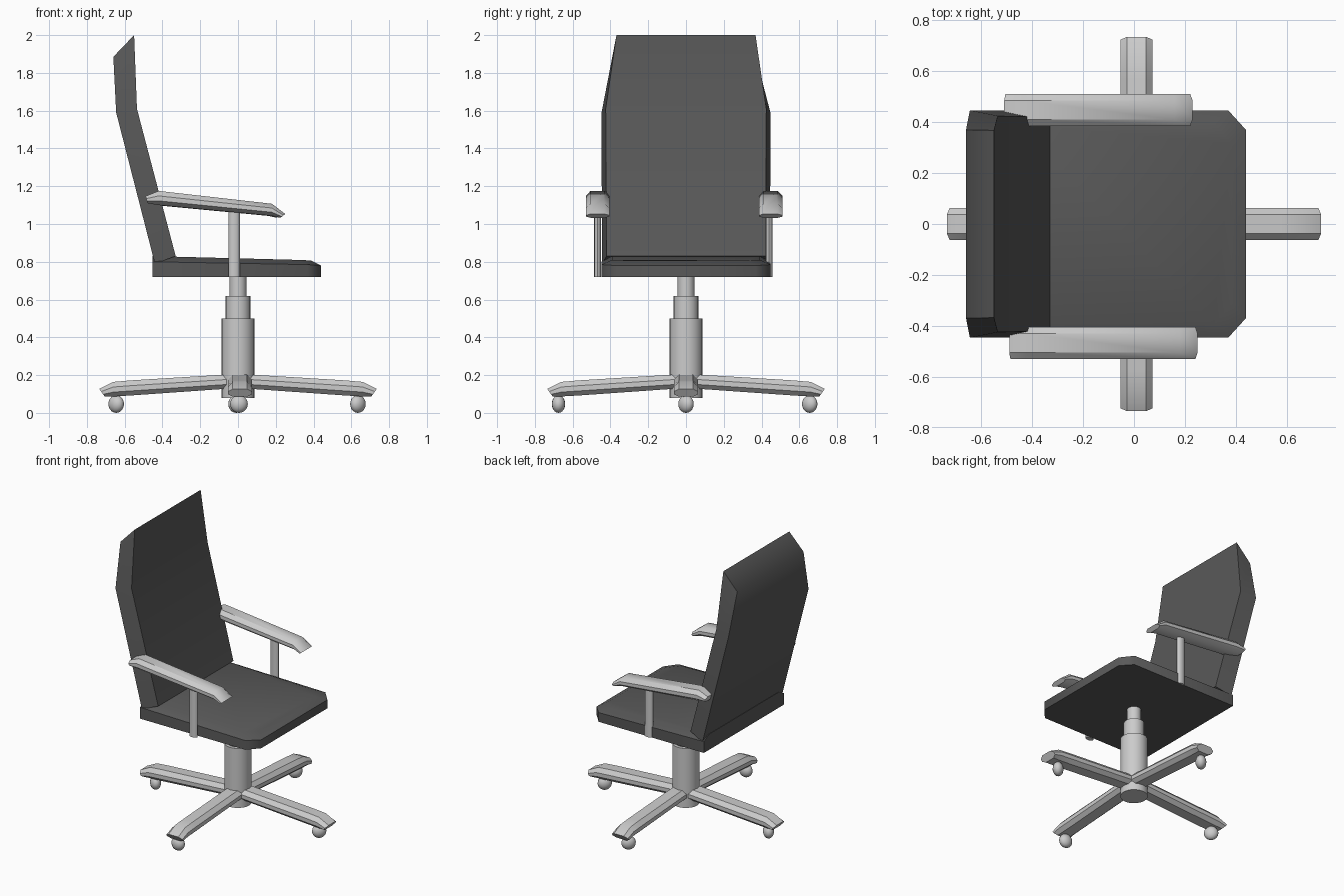
import bpy, bmesh
from math import radians, cos, sin, pi
from mathutils import Matrix, Vector

if "Cube" in bpy.data.objects:
    bpy.data.objects.remove(bpy.data.objects["Cube"])


def dark(name, v):
    m = bpy.data.materials.new(name)
    m.diffuse_color = (v, v, v, 1)
    m.use_nodes = True
    m.node_tree.nodes["Principled BSDF"].inputs["Base Color"].default_value = m.diffuse_color
    return m


upholstery = dark("upholstery", 0.1)


def add(name, bm, mat=None, angle=35):
    bmesh.ops.recalc_face_normals(bm, faces=bm.faces)
    me = bpy.data.meshes.new(name)
    bm.to_mesh(me)
    bm.free()
    ob = bpy.data.objects.new(name, me)
    bpy.context.collection.objects.link(ob)
    if mat:
        me.materials.append(mat)
    bpy.ops.object.select_all(action='DESELECT')
    ob.select_set(True)
    bpy.context.view_layer.objects.active = ob
    bpy.ops.object.shade_smooth_by_angle(angle=radians(angle))
    return ob


def loft(name, rings, mat=None, angle=35, matrix=Matrix()):
    """Skin equal-sized cross-sections and cap both ends."""
    bm = bmesh.new()
    vs = [[bm.verts.new(matrix @ Vector(p)) for p in r] for r in rings]
    n = len(vs[0])
    for a, b in zip(vs, vs[1:]):
        for i in range(n):
            j = (i + 1) % n
            bm.faces.new((a[i], a[j], b[j], b[i]))
    bm.faces.new(vs[0][::-1])
    bm.faces.new(vs[-1])
    return add(name, bm, mat, angle)


def circle(r, z, n=20, x=0, y=0, ry=None):
    ry = ry or r
    return [(x + r * cos(2 * pi * i / n), y + ry * sin(2 * pi * i / n), z)
            for i in range(n)]


def octagon(x0, x1, w, z0, z1):
    """Rounded bar section; x0 is the bottom and x1 the top position."""
    out = []
    for y, t in ((-.6, 0), (.6, 0), (1, .3), (1, .65), (.6, 1), (-.6, 1),
                 (-1, .65), (-1, .3)):
        out.append((x0 + (x1 - x0) * t, y * w, z0 + (z1 - z0) * t))
    return out


# seat cushion with chamfered front corners and sloping front lip
def seat_ring(grow, z_back, z_mid, z_front):
    f, c = .44 - grow, .37 - grow
    w = .447 - grow
    return [(-.453, -w, z_back), (c, -w, z_mid), (f, -c, z_front),
            (f, c, z_front), (c, w, z_mid), (-.453, w, z_back)]


loft("seat", [seat_ring(0, .72, .72, .72), seat_ring(0, .80, .785, .78),
              seat_ring(.055, .83, .81, .807)], upholstery, 60)

# backrest: (front x, front z, front half width, rear x, rear z, rear half width)
back = [(-.33, .83, .42, -.44, .79, .445),
        (-.535, 1.61, .425, -.645, 1.59, .447),
        (-.55, 2.0, .368, -.66, 1.885, .37)]
loft("backrest", [[(fx, -fw, fz), (fx, fw, fz), (rx, rw, rz), (rx, -rw, rz)]
                  for fx, fz, fw, rx, rz, rw in back], upholstery, 50)

# armrests and their posts
for side, dx, y, py in (("left", -.02, .448, .44), ("right", 0, -.468, -.468)):
    rings = [octagon(-.478, -.49, .0625, 1.11, 1.147),
             octagon(-.42, -.42, .0625, 1.10, 1.175),
             octagon(.18, .18, .0625, 1.043, 1.107),
             octagon(.225, .25, .0625, 1.033, 1.053)]
    loft(side + "_armrest", rings, matrix=Matrix.Translation((dx, y, 0)))
    loft(side + "_arm_post", [circle(.03, z, 12, -.02, py, .018)
                              for z in (.72, 1.09)])

# telescopic column
loft("column", [circle(r, z) for r, z in
                ((.088, .08), (.088, .5), (.066, .5), (.066, .62),
                 (.045, .62), (.045, .74))])

# four legs with casters
for i, (off, dist, squash) in enumerate(((0, .635, 135), (-.01, .655, 135),
                                         (0, .645, 45), (-.015, .675, 90))):
    turn = Matrix.Rotation(i * pi / 2, 4, 'Z')
    shift = Matrix.Translation((.01 if i % 2 else 0, 0, 0))
    leg = [octagon(.03, .03, .063, .13, .205),
           octagon(.57, .57, .063, .092, .172),
           octagon(.66, .66, .063, .087, .164),
           octagon(.705, .735, .063, .086, .127)]
    loft("base_leg_%d" % (i + 1), leg, matrix=shift @ turn)

    bm = bmesh.new()
    bmesh.ops.create_uvsphere(bm, u_segments=16, v_segments=10, radius=.047)
    c = turn @ Vector((dist, off, .047))
    c.x += (0, -.02, 0, .02)[i]
    a = radians(squash)
    bmesh.ops.transform(bm, verts=bm.verts, matrix=Matrix.Translation(c) @
                        Matrix.Scale(.75, 4, (cos(a), sin(a), 0)))
    add("caster_%d" % (i + 1), bm)
    loft("caster_stem_%d" % (i + 1), [circle(.02, z, 10, c.x, c.y)
                                      for z in (.06, .1)])
